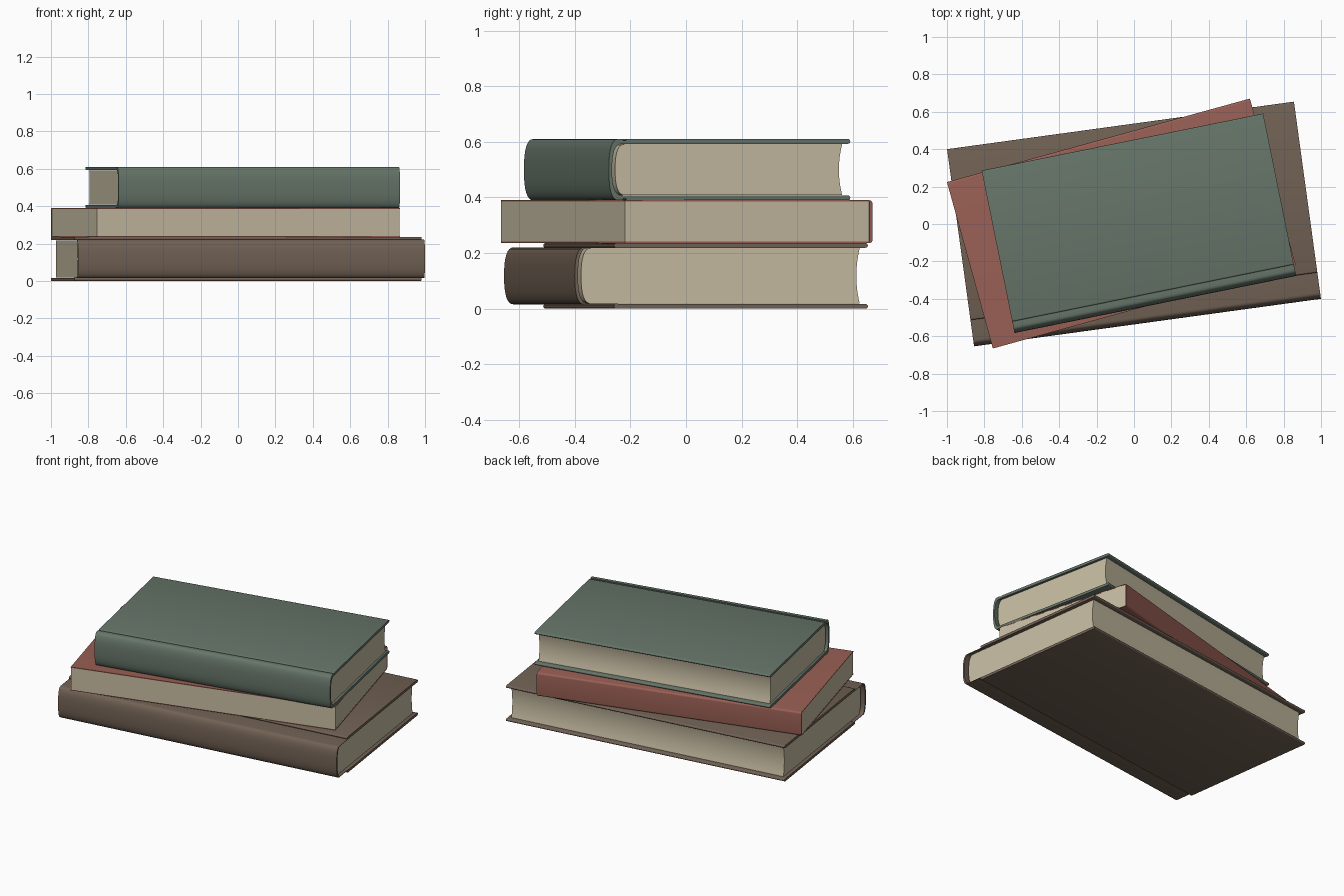
import bpy, math
from math import sin, cos, pi

cube = bpy.data.objects.get("Cube")
if cube:
    bpy.data.objects.remove(cube, do_unlink=True)


def srgb(*rgb):
    return tuple(((c / 255 + 0.055) / 1.055) ** 2.4 for c in rgb) + (1.0,)


def material(name, color):
    m = bpy.data.materials.new(name)
    m.use_nodes = True
    m.diffuse_color = color
    bsdf = next(n for n in m.node_tree.nodes if n.type == 'BSDF_PRINCIPLED')
    bsdf.inputs["Base Color"].default_value = color
    return m


GREEN = material("green cloth", srgb(102, 117, 105))
RED = material("red card", srgb(152, 95, 84))
BROWN = material("brown leather", srgb(113, 97, 84))
PAPER = material("cream paper", srgb(198, 188, 162))


def prism(name, profile, length, mat, place):
    """Sweep a closed (y, z) profile along x, then turn and place it."""
    n = len(profile)
    verts = [(s * length / 2, y, z) for s in (-1, 1) for y, z in profile]
    faces = [tuple(reversed(range(n))), tuple(range(n, 2 * n))]
    faces += [(i, (i + 1) % n, n + (i + 1) % n, n + i) for i in range(n)]
    mesh = bpy.data.meshes.new(name)
    mesh.from_pydata(verts, [], faces)
    mesh.materials.append(mat)
    obj = bpy.data.objects.new(name, mesh)
    bpy.context.collection.objects.link(obj)
    x, y, z, turn = place
    obj.location = (x, y, z)
    obj.rotation_euler.z = math.radians(turn)
    # consistent outward normals
    import bmesh
    bm = bmesh.new()
    bm.from_mesh(mesh)
    bmesh.ops.recalc_face_normals(bm, faces=bm.faces)
    bm.to_mesh(mesh)
    bm.free()
    bpy.ops.object.select_all(action='DESELECT')
    obj.select_set(True)
    bpy.context.view_layer.objects.active = obj
    bpy.ops.object.shade_smooth_by_angle(angle=math.radians(35))
    return obj


def bulge(y, depth, half, steps=16):
    """Rounded back, from bottom to top, bulging towards -y."""
    pts = []
    for i in range(steps + 1):
        a = -pi / 2 + pi * i / steps
        s = sin(a)
        pts.append((y - depth * max(cos(a), 0) ** 0.8,
                    half * math.copysign(abs(s) ** 0.8, s)))
    return pts


def board(y0, y1, z, thick):
    """Cover board with softly rounded long edges."""
    r = thick / 2
    pts = []
    for cy, start in ((y1 - r, -pi / 2), (y0 + r, pi / 2)):
        pts += [(cy + r * cos(start + pi * i / 6), z + r * sin(start + pi * i / 6))
                for i in range(7)]
    return pts


def hardback(color, mat, place, length, width, height, thick, hinge, spine_half,
             round_depth, inset, fore):
    w, h = width / 2, height / 2
    # cover boards
    for label, side in (("lower", -1), ("upper", 1)):
        prism(f"{color}_{label}_cover", board(hinge - w, w, side * (h - thick / 2), thick),
              length, mat, place)
        # thin cloth joint bridging spine and board
        z0 = side * (h - thick)
        z1 = side * (min(spine_half, h - 0.006))
        if abs(z1 - z0) > 0.004:
            prism(f"{color}_{label}_joint",
                  [(hinge - w - 0.015, z0), (hinge - w + 0.01, z0),
                   (hinge - w + 0.01, z1), (hinge - w - 0.015, z1)], length, mat, place)
    # curved spine shell
    inner_half = h - thick - 0.001
    start = round_depth - w
    flap = hinge - w - (0.01 if spine_half > h - 0.005 else -0.015)
    shell = [(flap, -spine_half)] + bulge(start, round_depth, spine_half) + [(flap, spine_half)]
    inside = bulge(start + 0.012, round_depth, inner_half)
    shell += [(flap, inner_half)] + inside[::-1] + [(flap, -inner_half)]
    prism(f"{color}_spine", shell, length, mat, place)
    # page block: rounded back, hollow fore edge
    ph = inner_half - 0.0005
    pages = bulge(start + 0.026, round_depth, ph)
    for i in range(13):
        z = 1 - i / 6
        pages.append((w - fore - 0.012 * (1 - z * z), ph * z))
    prism(f"{color}_pages", pages, length - 2 * inset, PAPER, place)


# bottom book: boards sit proud of the spine wrap
hardback("brown", BROWN, (0, 0, 0.118, 7.8), 1.872, 1.064, 0.236, 0.017,
         0.142, 0.1025, 0.035, 0.022, 0.027)

# top book: spine flush with the boards, narrow groove between
hardback("green", GREEN, (0.026, 0.004, 0.5, 11.46), 1.536, 0.886, 0.22, 0.017,
         0.062, 0.11, 0.035, 0.014, 0.027)

# middle paperback: thin wrap cover, spine at the back
place = (-0.0675, 0.0025, 0.313, 15.4)
L, w, h, t, r = 1.68, 0.4615, 0.077, 0.005, 0.012
wrap = [(-w, -h)]
for cz, a0 in ((r - h, -pi / 2), (h - r, 0)):
    wrap += [(w - r + r * cos(a0 + pi / 2 * i / 5), cz + r * sin(a0 + pi / 2 * i / 5))
             for i in range(6)]
wrap += [(-w, h), (-w, h - t), (w - r, h - t), (w - r, t - h), (-w, t - h)]
prism("red_cover", wrap, L, RED, place)
block = [(-w, t - h), (w - r, t - h), (w - r, h - t), (-w, h - t)]
prism("red_pages", block, L - 0.002, PAPER, place)
